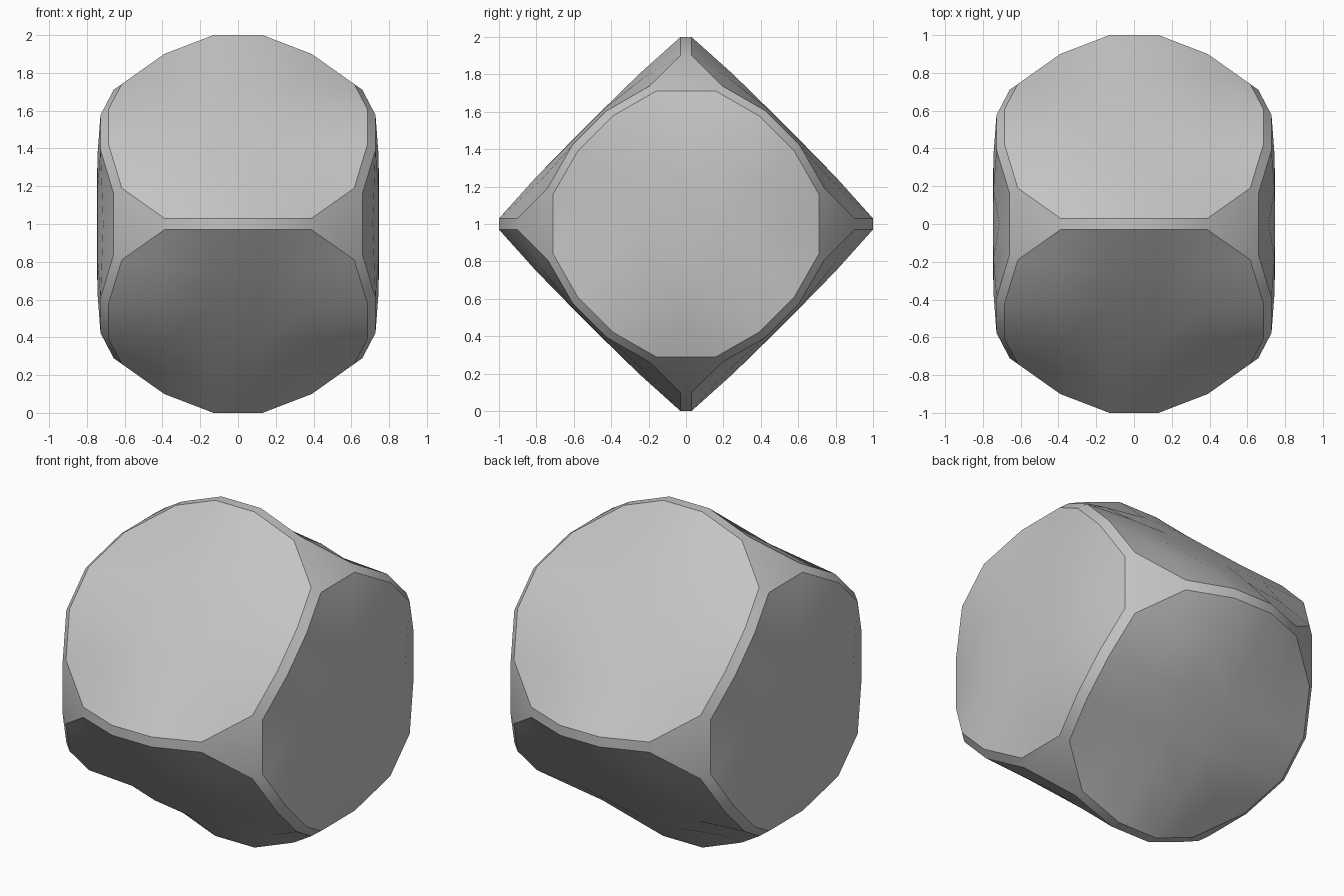
import bpy, bmesh, math
from itertools import product
from mathutils import Matrix, Vector

cube = bpy.data.objects.get("Cube")
if cube:
    bpy.data.objects.remove(cube, do_unlink=True)

# Grey material
grey = bpy.data.materials.new("grey")
grey.use_nodes = True
colour = (0.55, 0.55, 0.55, 1)
grey.diffuse_color = colour
grey.node_tree.nodes["Principled BSDF"].inputs["Base Color"].default_value = colour

# A lattice point has one component of +-7 (the panel it lies on);
# the other two (+-1, 3 or 5) count outward from the panel centre.
LATERAL = {1: 0.13, 3: 0.39}
DEPTH = {(1, 1): 0.747, (1, 3): 0.744, (3, 3): 0.714, (1, 5): 0.728, (3, 5): 0.658}
RIM = {1: 0.686, 3: 0.615}


def position(t):
    small = tuple(sorted(abs(c) for c in t if abs(c) != 7))
    out = []
    for c in t:
        n = abs(c)
        size = DEPTH[small] if n == 7 else RIM[small[0]] if n == 5 else LATERAL[n]
        out.append(math.copysign(size, c))
    return Vector(out)


bm = bmesh.new()
verts = {}


def vert(t):
    if t not in verts:
        verts[t] = bm.verts.new(position(t))
    return verts[t]


def face(points):
    return bm.faces.new([vert(tuple(p)) for p in points])


def triple(axis, n, u, v):
    t = [0, 0, 0]
    t[axis], t[(axis + 1) % 3], t[(axis + 2) % 3] = n, u, v
    return t


# Six domed round panels, clipped to triangles at the diagonals
panels = set()
steps = range(-5, 5, 2)
for axis, s, u, v in product(range(3), (-7, 7), steps, steps):
    ring = [(u, v), (u + 2, v), (u + 2, v + 2), (u, v + 2)]
    panels.add(face([triple(axis, s, a, b) for a, b in ring if abs(a) + abs(b) < 10]))

# Twelve narrow edge strips
for axis, s, r, k in product(range(3), (-1, 1), (-1, 1), (-3, -1, 1)):
    face([triple(axis, k, 7 * s, 5 * r), triple(axis, k, 5 * s, 7 * r),
          triple(axis, k + 2, 5 * s, 7 * r), triple(axis, k + 2, 7 * s, 5 * r)])

# Eight six-sided corner facets
HEX = [(7, 5, 3), (5, 7, 3), (3, 7, 5), (3, 5, 7), (5, 3, 7), (7, 3, 5)]
for signs in product((-1, 1), repeat=3):
    face([[c * s for c, s in zip(p, signs)] for p in HEX])

# Smooth surfaces with a crisp rim around every panel
bmesh.ops.recalc_face_normals(bm, faces=bm.faces)
for f in bm.faces:
    f.smooth = True
for e in bm.edges:
    e.smooth = len([f for f in e.link_faces if f in panels]) != 1

# Stand the block on one edge
bm.transform(Matrix.Translation((0, 0, 1)) @ Matrix.Rotation(math.radians(45), 4, 'X'))

mesh = bpy.data.meshes.new("rounded_block")
bm.to_mesh(mesh)
bm.free()
mesh.materials.append(grey)
block = bpy.data.objects.new("rounded_block", mesh)
bpy.context.collection.objects.link(block)
